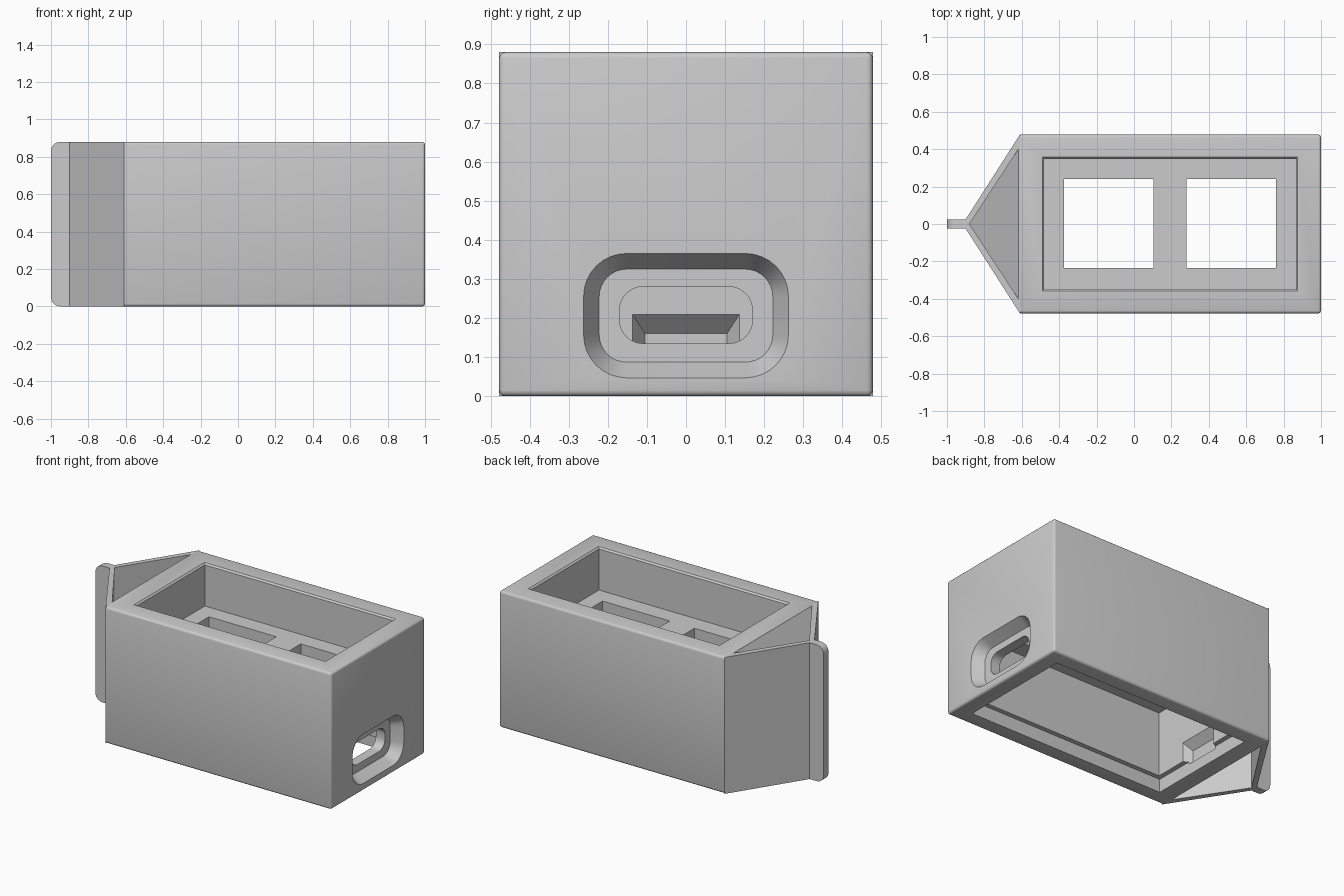
import bpy, bmesh, math
from mathutils import Vector

if "Cube" in bpy.data.objects:
    bpy.data.objects.remove(bpy.data.objects["Cube"], do_unlink=True)

grey = bpy.data.materials.new("plain grey")
grey.use_nodes = True
COLOUR = (0.6, 0.6, 0.6, 1)
grey.diffuse_color = COLOUR
grey.node_tree.nodes["Principled BSDF"].inputs["Base Color"].default_value = COLOUR

H, W = 0.88, 0.478          # height and half width
X0, X1 = -0.61, 1.0         # ends of the box part


def loft(name, a, b):
    """Closed solid between two matching loops of points."""
    bm = bmesh.new()
    va, vb = [bm.verts.new(p) for p in a], [bm.verts.new(p) for p in b]
    n = len(a)
    bm.faces.new(va)
    bm.faces.new(vb)
    for i in range(n):
        j = (i + 1) % n
        bm.faces.new((va[i], va[j], vb[j], vb[i]))
    bmesh.ops.recalc_face_normals(bm, faces=bm.faces)
    mesh = bpy.data.meshes.new(name)
    bm.to_mesh(mesh)
    bm.free()
    obj = bpy.data.objects.new(name, mesh)
    bpy.context.collection.objects.link(obj)
    mesh.materials.append(grey)
    return obj


def prism(name, pts, z0, z1):
    return loft(name, [(x, y, z0) for x, y in pts], [(x, y, z1) for x, y in pts])


def rect(x0, x1, y0, y1):
    return [(x0, y0), (x1, y0), (x1, y1), (x0, y1)]


def rounded(x, hw, z0, z1, r, steps=8):
    """Rounded rectangle in a plane of constant x."""
    pts = []
    corners = [(hw - r, z1 - r), (r - hw, z1 - r), (r - hw, z0 + r), (hw - r, z0 + r)]
    for q, (cy, cz) in enumerate(corners):
        for s in range(steps + 1):
            t = math.pi / 2 * (q + s / steps)
            pts.append((x, cy + r * math.cos(t), cz + r * math.sin(t)))
    return pts


def activate(obj):
    bpy.ops.object.select_all(action='DESELECT')
    obj.select_set(True)
    bpy.context.view_layer.objects.active = obj


def cut(obj, cutter):
    cutter.hide_render = True
    mod = obj.modifiers.new("cut", 'BOOLEAN')
    mod.operation, mod.solver, mod.object = 'DIFFERENCE', 'EXACT', cutter
    activate(obj)
    bpy.ops.object.modifier_apply(modifier=mod.name)
    bpy.data.objects.remove(cutter, do_unlink=True)


def round_edges(obj, width, segments, rule):
    bm = bmesh.new()
    bm.from_mesh(obj.data)
    edges = [e for e in bm.edges if rule(*[v.co for v in e.verts])]
    bmesh.ops.bevel(bm, geom=edges, offset=width, segments=segments,
                    profile=0.5, affect='EDGES')
    bm.to_mesh(obj.data)
    bm.free()


# Main box, softly rounded everywhere but the edge joining the nose
body = prism("case_body", rect(X0, X1, -W, W), 0, H)
round_edges(body, 0.015, 3, lambda a, b: max(a.x, b.x) > 0)

# Top pocket, its eased rim, and the lower chamber with a lid step
PX0, PX1, PY = -0.48, 0.865, 0.348
cut(body, prism("pocket", rect(PX0, PX1, -PY, PY), 0.605, 1))
e = 0.01
cut(body, loft("rim", [(x, y, H - e) for x, y in rect(PX0, PX1, -PY, PY)],
               [(x, y, H + e) for x, y in rect(PX0 - 2 * e, PX1 + 2 * e, -PY - 2 * e, PY + 2 * e)]))
cut(body, prism("chamber", rect(PX0, PX1, -PY, PY), -0.1, 0.5))
cut(body, prism("lid_step", rect(PX0 - 0.03, PX1 + 0.03, -PY - 0.03, PY + 0.03), -0.1, 0.085))

# Two square windows between pocket and chamber
for x in (-0.375, 0.28):
    cut(body, prism("window", rect(x, x + 0.48, -0.235, 0.24), 0.4, 0.7))

# Port in the end wall: tapered recess and a rounded slot
cut(body, loft("port_recess", rounded(1.0 + 0.007, 0.266, 0.043, 0.369, 0.114),
               rounded(0.93, 0.222, 0.087, 0.325, 0.07)))
cut(body, loft("port_slot", rounded(0.95, 0.17, 0.135, 0.28, 0.06),
               rounded(0.8, 0.17, 0.135, 0.28, 0.06)))

# Tapered catch in the opposite inner wall, open towards the lid
def catch(x, hw, top):
    return [(x, -hw, 0.07), (x, hw, 0.07), (x, hw, top), (x, -hw, top)]

cut(body, loft("catch", catch(PX0 + 0.001, 0.137, 0.21), catch(PX0 - 0.05, 0.105, 0.16)))

# Wedge nose with a sloping hollow at top and bottom
nose = prism("nose", [(X0, -W), (X0, W), (-0.9, 0.025), (-0.9, -0.025)], 0, H)
BASE, TIP, DEPTH = -0.618, -0.88, 0.4
for z, s in ((H, 1), (0, -1)):
    top = [(BASE, -0.4, z), (BASE, 0.4, z), (TIP, 0, z)]
    low = [(BASE, -0.4, z - s * 0.001), (BASE, 0.4, z - s * 0.001), (TIP, 0, z - s * DEPTH)]
    cut(nose, loft("hollow", [Vector(p) + Vector((0, 0, s * 0.05)) for p in top], low))

# Upright fin with rounded outer corners
fin = prism("fin", rect(-1.0, -0.89, -0.025, 0.025), 0, H)
round_edges(fin, 0.05, 6, lambda a, b: max(a.x, b.x) < -0.95 and abs(a.y - b.y) > 0.01)

for obj in (body, nose, fin):
    activate(obj)
    bpy.ops.object.shade_smooth_by_angle(angle=math.radians(32))
